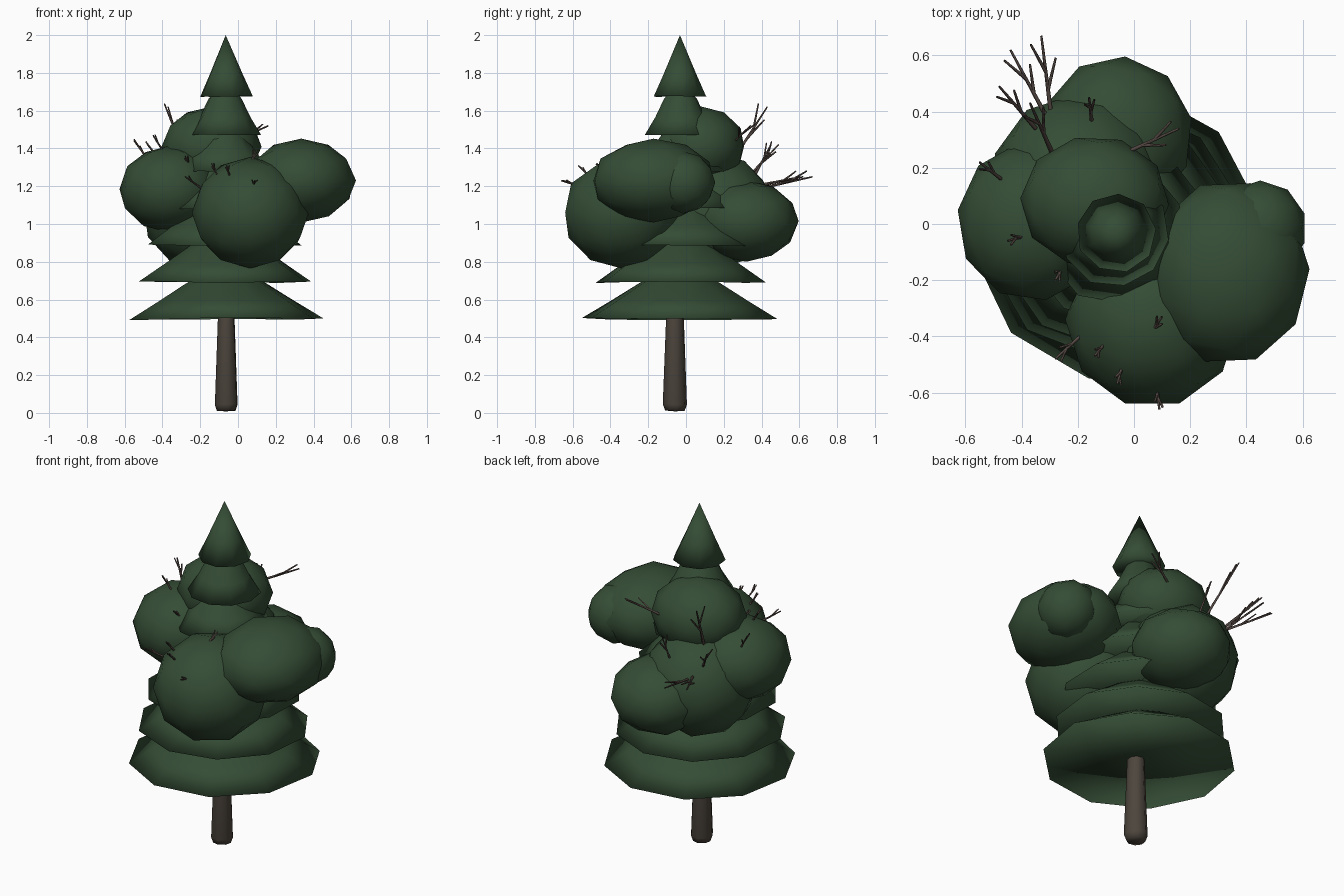
import bpy, bmesh, math, random
from mathutils import Vector

random.seed(4)
cube = bpy.data.objects.get("Cube")
if cube:
    bpy.data.objects.remove(cube, do_unlink=True)


def material(name, rgb):
    m = bpy.data.materials.new(name)
    m.use_nodes = True
    m.diffuse_color = (*rgb, 1)
    m.node_tree.nodes["Principled BSDF"].inputs["Base Color"].default_value = (*rgb, 1)
    return m


GREEN = material("pine green", (0.035, 0.074, 0.036))
BARK = material("bark brown", (0.074, 0.06, 0.047))
TWIG = material("twig brown", (0.09, 0.066, 0.057))


def finish(bm, name, mat):
    bmesh.ops.recalc_face_normals(bm, faces=bm.faces)
    mesh = bpy.data.meshes.new(name)
    bm.to_mesh(mesh)
    bm.free()
    mesh.materials.append(mat)
    mesh.shade_smooth()
    obj = bpy.data.objects.new(name, mesh)
    bpy.context.collection.objects.link(obj)


def lathe(name, profile, sides, mat, axis, turn=0.0, wobble=0.0):
    """Revolve (radius, z) points about a vertical axis; zero radius makes a tip."""
    bm = bmesh.new()
    rings = []
    jitter = [random.uniform(-wobble, wobble) for _ in range(sides)]
    for r, z in profile:
        if r == 0:
            rings.append([bm.verts.new((*axis, z))] * sides)
            continue
        ring = []
        for i in range(sides):
            a = turn + math.tau * i / sides
            rr = r * (1 + jitter[i])
            ring.append(bm.verts.new((axis[0] + rr * math.cos(a), axis[1] + rr * math.sin(a),
                                      z + jitter[i] * r * 0.6)))
        rings.append(ring)
    for low, high in zip(rings, rings[1:]):
        for i in range(sides):
            j = (i + 1) % sides
            bm.faces.new(list(dict.fromkeys((low[i], low[j], high[j], high[i]))))
    finish(bm, name, mat)


# Trunk
lathe("trunk", [(0, 0.008), (0.052, 0.012), (0.064, 0.045), (0.047, 0.5), (0.035, 1.2), (0, 1.25)],
      8, BARK, (-0.063, -0.057), 0.2, 0.06)

# Skirt tiers, softly shaded around their rims
CENTRE = (-0.068, -0.03)
for n, r in enumerate([0.52, 0.46, 0.42, 0.33, 0.255, 0.195]):
    z = 0.497 + 0.195 * n
    inner = max(0.41 * r, 0.09)
    lathe(f"foliage_tier_{n + 1}",
          [(0, z + 0.01), (r, z), (r * 0.7, z + 0.095), (inner, z + 0.19), (0, z + 0.3)],
          10, GREEN, CENTRE, math.radians(8 + 4 * n), 0.02)
lathe("foliage_top", [(0, 1.685), (0.142, 1.675), (0.09, 1.79), (0, 2.0)], 9, GREEN, (-0.065, -0.032), 0.1, 0.03)

# Rounded foliage clumps: centre, radii and spin in degrees
clumps = {
    "left_clump": ((0.335, -0.172, 1.23), (0.29, 0.33, 0.222), 20),
    "left_clump_bump": ((0.45, -0.015, 1.22), (0.165, 0.17, 0.165), 0),
    "front_clump": ((0.065, -0.34, 1.06), (0.31, 0.315, 0.295), 18),
    "right_clump": ((-0.36, 0.01, 1.185), (0.27, 0.285, 0.23), 10),
    "back_clump": ((-0.06, 0.318, 1.015), (0.27, 0.28, 0.215), 30),
    "back_right_clump": ((-0.20, 0.155, 1.07), (0.31, 0.31, 0.31), 0),
    "upper_clump": ((-0.14, 0.08, 1.41), (0.265, 0.235, 0.212), 15),
}
for name, (centre, size, spin) in clumps.items():
    bm = bmesh.new()
    bmesh.ops.create_icosphere(bm, subdivisions=2, radius=1)
    c, s = math.cos(math.radians(spin)), math.sin(math.radians(spin))
    for v in bm.verts:
        x, y, z = v.co
        v.co = Vector(((x * c - y * s) * size[0], (x * s + y * c) * size[1], z * size[2])) + Vector(centre)
    finish(bm, name, GREEN)


def stick(bm, a, b, r0, r1):
    """Tapered four-sided stick from a to b."""
    rot = (b - a).to_track_quat("Z", "Y")
    ends = []
    for p, r in ((a, r0), (b, r1)):
        ends.append([bm.verts.new(p + rot @ Vector((r * math.cos(k * math.pi / 2), r * math.sin(k * math.pi / 2), 0)))
                     for k in range(4)])
    for k in range(4):
        bm.faces.new((ends[0][k], ends[0][k - 1], ends[1][k - 1], ends[1][k]))


# Bare forked twigs: base and tip
twigs = [
    ((-0.29, 0.35, 1.18), (-0.33, 0.67, 1.25)),
    ((-0.30, 0.36, 1.20), (-0.44, 0.62, 1.25)),
    ((-0.35, 0.34, 1.26), (-0.48, 0.49, 1.42)),
    ((-0.29, 0.25, 1.34), (-0.37, 0.43, 1.62)),
    ((-0.15, 0.36, 1.25), (-0.16, 0.45, 1.42)),
    ((-0.46, 0.15, 1.32), (-0.55, 0.22, 1.44)),
    ((-0.38, -0.04, 1.36), (-0.45, -0.06, 1.47)),
    ((-0.06, 0.24, 1.42), (0.16, 0.34, 1.52)),
    ((0.05, -0.40, 1.30), (0.10, -0.33, 1.39)),
    ((-0.18, -0.39, 1.18), (-0.28, -0.48, 1.25)),
    ((-0.10, -0.42, 1.24), (-0.14, -0.47, 1.32)),
    ((-0.04, -0.50, 1.24), (-0.06, -0.57, 1.31)),
    ((0.08, -0.56, 1.20), (0.09, -0.66, 1.23)),
    ((-0.24, -0.13, 1.28), (-0.28, -0.20, 1.36)),
]
bm = bmesh.new()
for base, tip in twigs:
    a, b = Vector(base), Vector(tip)
    along = b - a
    thick = 0.005 + 0.012 * along.length
    stick(bm, a, b, thick, 0.004)
    for t, side in ((0.4, 1), (0.6, -1)):
        fork = a.lerp(b, t)
        across = along.cross(Vector((0.3, 0.2, 1))).normalized() * side
        end = fork + (along.normalized() + across * 0.4 + Vector((0, 0, 0.2))) * along.length * 0.33
        stick(bm, fork, end, thick * 0.75, 0.004)
finish(bm, "twigs", TWIG)
